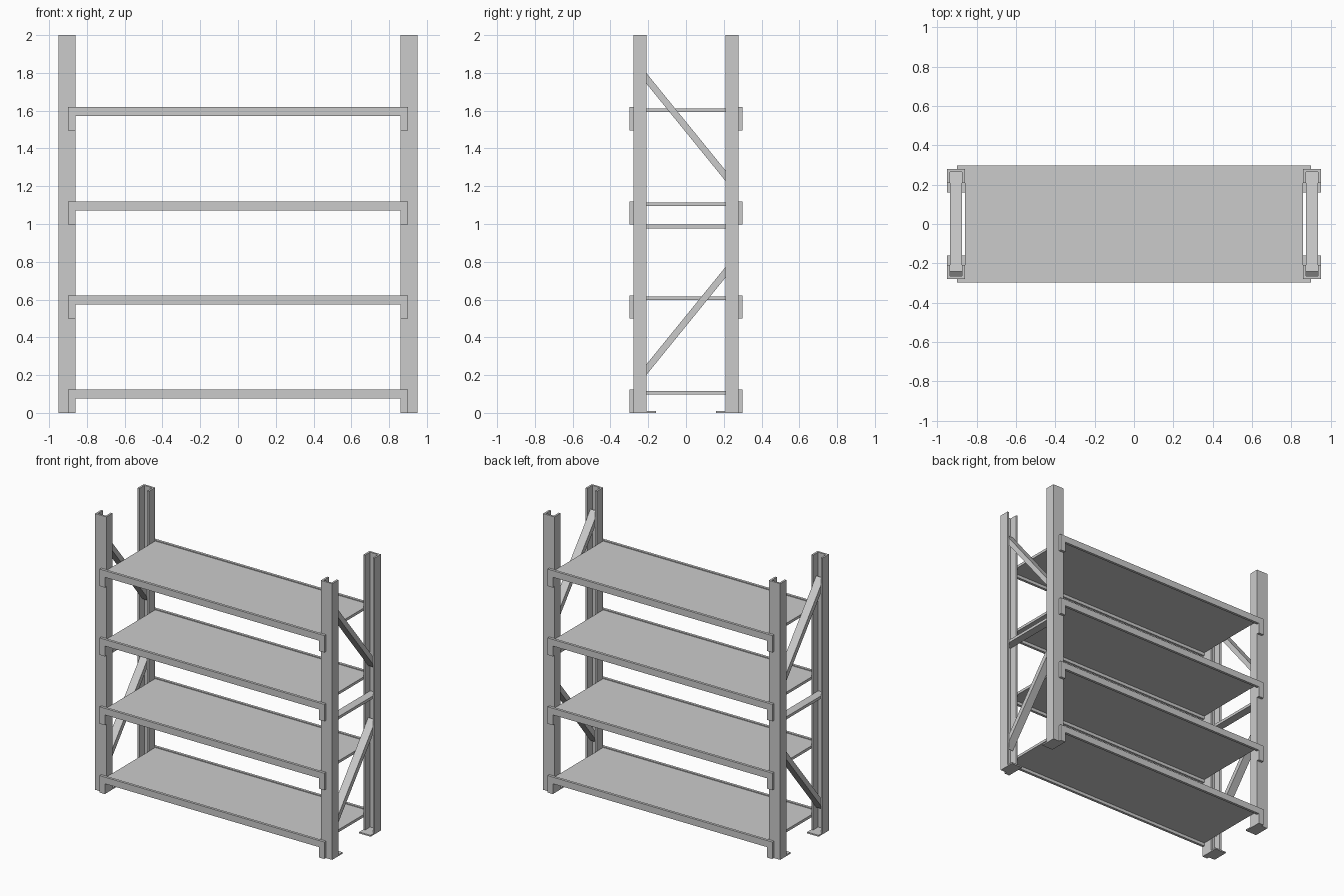
import bpy
import math

cube = bpy.data.objects.get("Cube")
if cube:
    bpy.data.objects.remove(cube, do_unlink=True)

steel = bpy.data.materials.new("grey_steel")
steel.use_nodes = True
GREY = (0.6, 0.6, 0.6, 1)
steel.diffuse_color = GREY
steel.node_tree.nodes["Principled BSDF"].inputs["Base Color"].default_value = GREY


def prism(name, outline, place, depth):
    """Extrude a 2D outline; place maps (u, v, w) to a 3D point."""
    n = len(outline)
    verts = [place(u, v, w) for w in depth for u, v in outline]
    faces = [tuple(range(n)), tuple(range(2 * n - 1, n - 1, -1))]
    faces += [(i, i + n, (i + 1) % n + n, (i + 1) % n) for i in range(n)]
    mesh = bpy.data.meshes.new(name)
    mesh.from_pydata(verts, [], faces)
    mesh.materials.append(steel)
    obj = bpy.data.objects.new(name, mesh)
    bpy.context.collection.objects.link(obj)
    # Make the normals point outward on mirrored copies too
    import bmesh
    bm = bmesh.new()
    bm.from_mesh(mesh)
    bmesh.ops.recalc_face_normals(bm, faces=bm.faces)
    bm.to_mesh(mesh)
    bm.free()
    return obj


def box(name, x, y, z):
    rect = [(x[0], y[0]), (x[1], y[0]), (x[1], y[1]), (x[0], y[1])]
    return prism(name, rect, lambda u, v, w: (u, v, w), z)


IN, OUT = 0.859, 0.95          # upright extent in x
FRONT, LIP = 0.279, 0.208      # upright extent in y
WALL = 0.014
MID = (IN + OUT) / 2
LEVELS = [i * 0.4985 for i in range(4)]

# Channel uprights, open toward the middle, each on a foot plate
channel = [(IN, LIP), (IN, FRONT), (OUT, FRONT), (OUT, LIP),
           (OUT - WALL, LIP), (OUT - WALL, FRONT - WALL),
           (IN + WALL, FRONT - WALL), (IN + WALL, LIP)]
for sx, xname in ((1, "left"), (-1, "right")):
    for sy, yname in ((-1, "front"), (1, "back")):
        prism(f"{yname}_{xname}_upright", channel,
              lambda u, v, w: (sx * u, sy * v, w), (0, 2))
        box(f"{yname}_{xname}_foot", (sx * IN, sx * OUT),
            (sy * 0.16, sy * FRONT), (0, 0.01))

    # Side bracing: one level bar and two opposed diagonals
    bar_x = (sx * (MID - 0.03), sx * (MID + 0.03))
    box(f"{xname}_level_brace", bar_x, (-0.265, 0.265), (0.977, 0.997))
    for bname, z, tilt in (("lower", 0.487, 1), ("upper", 1.513, -1)):
        brace = box(f"{xname}_{bname}_brace", (-0.03, 0.03),
                    (-0.405, 0.405), (-0.0175, 0.0175))
        brace.location = (sx * MID, 0, z)
        brace.rotation_euler.x = tilt * math.atan2(0.517, 0.42)

# Beams with hooked ends, and a deck between each pair
hook = [(-0.9, 0), (-IN, 0), (-IN, 0.075), (IN, 0.075),
        (IN, 0), (0.9, 0), (0.9, 0.123), (-0.9, 0.123)]
for i, level in enumerate(LEVELS, 1):
    for sy, yname in ((-1, "front"), (1, "back")):
        prism(f"{yname}_beam_{i}", hook,
              lambda u, v, w: (u, sy * w, level + v), (FRONT, 0.298))
    box(f"shelf_{i}", (-IN, IN), (-FRONT, FRONT), (level + 0.098, level + 0.117))
